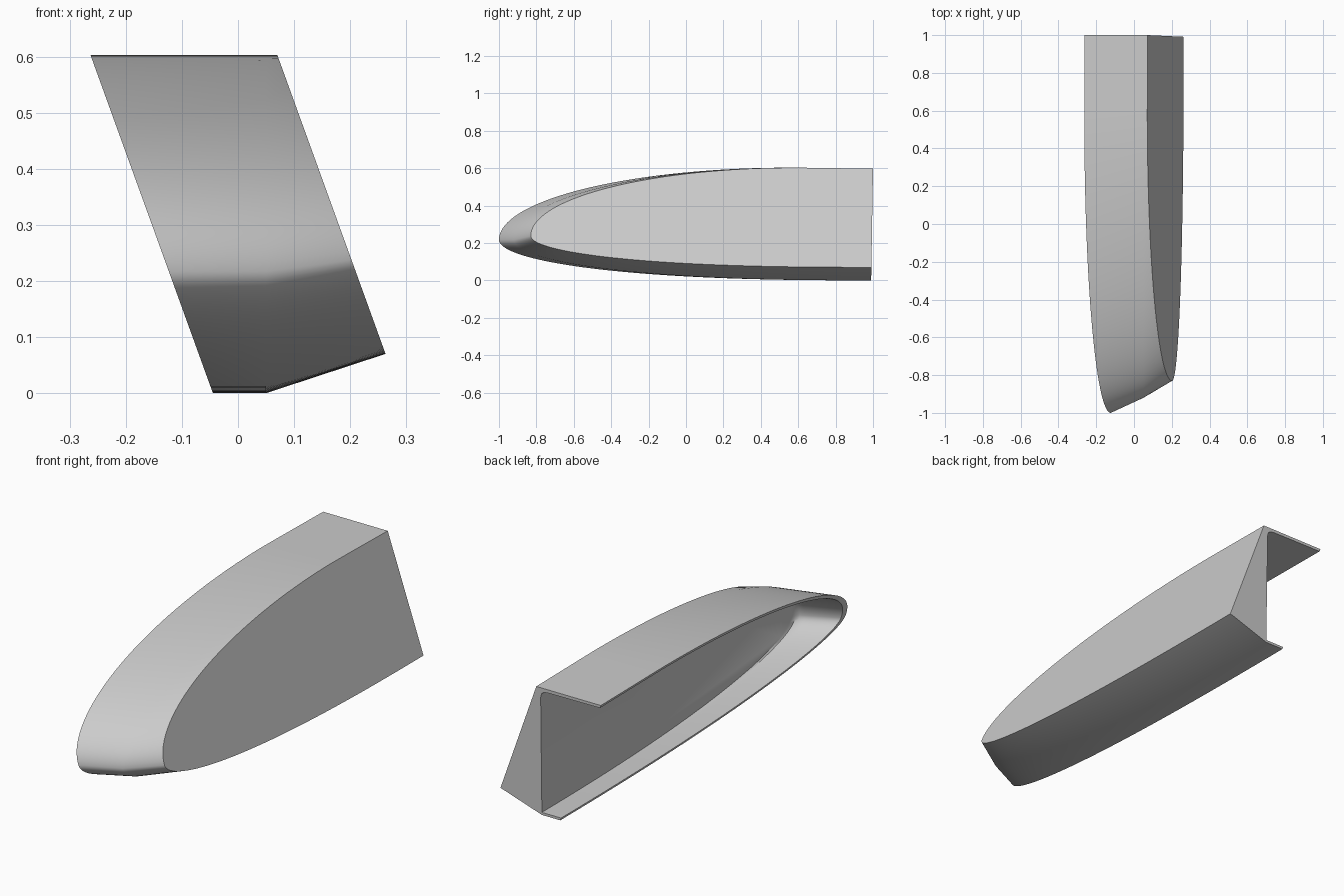
import bpy, bmesh, math

if "Cube" in bpy.data.objects:
    bpy.data.objects.remove(bpy.data.objects["Cube"], do_unlink=True)

STEPS = 40
BACK = 1.0
SLANT = 0.362          # sideways lean of the outer face and the open rim


def outline(tip_y, tip_z, top, bottom, x_at):
    """Bullet outline running from the top back, round the tip, to the bottom back."""
    points = []
    for i in range(-STEPS, STEPS + 1):
        s = (i / STEPS) ** 2
        if i < 0:
            rise = math.sqrt(1 - max(0, 1 - s / 0.78) ** 2)
            z = tip_z + (top - tip_z) * rise
            z -= 0.006 * max(0, s - 0.78) / 0.22
        else:
            z = tip_z - (tip_z - bottom) * math.sqrt(1 - (1 - s) ** 2.4)
        back = BACK - 0.01 * (1 - z / 0.6)
        points.append((x_at(z), tip_y + (back - tip_y) * s, z))
    return points


def rim_x(z):
    return -0.263 + (0.603 - z) * SLANT


def face_x(z):
    return 0.07 + (0.603 - z) * SLANT


def flat_x(x):
    return lambda z: x


# Outlines from the outer face, over the shell, round the rim and into the hollow
sections = [
    outline(-0.83, 0.238, 0.603, 0.07, face_x),
    outline(-0.92, 0.217, 0.603, 0.0, flat_x(0.05)),
    outline(-1.0, 0.217, 0.603, 0.0, rim_x),
    outline(-0.965, 0.219, 0.59, 0.012, rim_x),
    outline(-0.895, 0.219, 0.588, 0.012, flat_x(0.015)),
    outline(-0.885, 0.22, 0.585, 0.012, flat_x(0.033)),
    outline(-0.87, 0.22, 0.576, 0.012, flat_x(0.045)),
    outline(-0.845, 0.222, 0.558, 0.012, flat_x(0.05)),
]

bm = bmesh.new()
loops = [[bm.verts.new(p) for p in section] for section in sections]
for a, b in zip(loops, loops[1:]):
    for i in range(2 * STEPS):
        bm.faces.new((a[i], a[i + 1], b[i + 1], b[i]))

# Flat outer face, hollow wall and C-shaped back end
bm.faces.new(loops[0])
bm.faces.new(loops[-1])
bm.faces.new([l[0] for l in loops] + [l[-1] for l in reversed(loops)])
bmesh.ops.recalc_face_normals(bm, faces=bm.faces)

mesh = bpy.data.meshes.new("shell_housing")
bm.to_mesh(mesh)
bm.free()
shell = bpy.data.objects.new("shell_housing", mesh)
bpy.context.collection.objects.link(shell)

# Plain grey finish
grey = bpy.data.materials.new("plain_grey")
grey.use_nodes = True
colour = (0.6, 0.6, 0.6, 1)
grey.diffuse_color = colour
grey.node_tree.nodes["Principled BSDF"].inputs["Base Color"].default_value = colour
mesh.materials.append(grey)

bpy.ops.object.select_all(action="DESELECT")
shell.select_set(True)
bpy.context.view_layer.objects.active = shell
bpy.ops.object.shade_smooth_by_angle(angle=math.radians(30))
